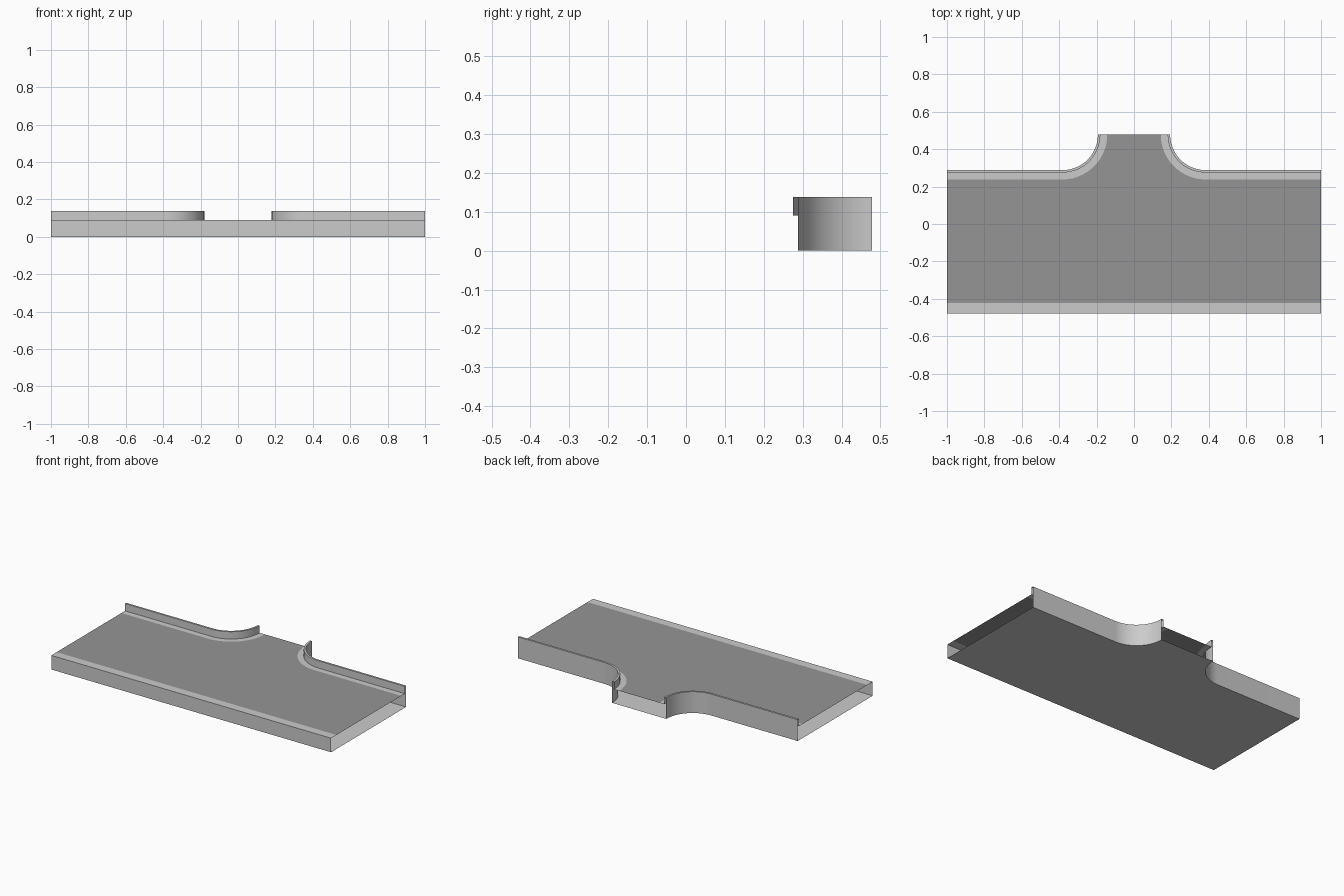
import bpy
from math import sin, cos, pi

if "Cube" in bpy.data.objects:
    bpy.data.objects.remove(bpy.data.objects["Cube"])

CX, CY = 0.383, 0.478      # centre of the corner curve
FRONT = -0.478
TOP, RAIL = 0.091, 0.138   # deck height, rail height
SEG = 20

asphalt = bpy.data.materials.new("asphalt")
asphalt.diffuse_color = (0.3, 0.3, 0.3, 1)
asphalt.use_nodes = True
asphalt.node_tree.nodes["Principled BSDF"].inputs["Base Color"].default_value = asphalt.diffuse_color


def corner_path(r):
    """Right half of the rear edge, from the side end into the side opening."""
    arc = [-pi / 2 - pi / 2 * i / SEG for i in range(SEG + 1)]
    return [(1, CY - r)] + [(CX + r * cos(a), CY + r * sin(a)) for a in arc]


def half_object(name, verts, faces, mat=None):
    """Make the right half and mirror it across x."""
    me = bpy.data.meshes.new(name)
    me.from_pydata(verts, [], faces)
    ob = bpy.data.objects.new(name, me)
    bpy.context.collection.objects.link(ob)
    if mat:
        me.materials.append(mat)
    m = ob.modifiers.new("mirror", 'MIRROR')
    m.use_clip = True
    bpy.context.view_layer.objects.active = ob
    for o in bpy.context.selected_objects:
        o.select_set(False)
    ob.select_set(True)
    bpy.ops.object.modifier_apply(modifier="mirror")
    bpy.ops.object.shade_smooth_by_angle(angle=0.6)
    return ob


def sweep(name, profile):
    """Sweep (radius, height) points along the rear edge."""
    verts = [(x, y, z) for r, z in profile for x, y in corner_path(r)]
    n = SEG + 2
    faces = [(j * n + i, (j + 1) * n + i, (j + 1) * n + i + 1, j * n + i + 1)
             for j in range(len(profile) - 1) for i in range(n - 1)]
    return half_object(name, verts, faces)


def slab(name, y0, r, z, up, mat=None):
    """Flat sheet between a straight front edge and the curved rear edge."""
    pts = [(0, y0), (1, y0)] + corner_path(r) + [(0, CY)]
    idx = list(range(len(pts)))
    return half_object(name, [(x, y, z) for x, y in pts],
                       [idx if up else idx[::-1]], mat)


# Rear gutter strip with the raised rail and its outer wall
sweep("rear_kerb", [(0.24, TOP), (0.203, TOP), (0.203, RAIL),
                    (0.19, RAIL), (0.19, 0)])

# Front gutter strip and front wall
half_object("front_kerb",
            [(x, y, z) for y, z in ((FRONT, 0), (FRONT, TOP), (-0.423, TOP))
             for x in (0, 1)],
            [(0, 1, 3, 2), (2, 3, 5, 4)])

# Road deck and underside; the ends stay open
slab("road_deck", -0.423, 0.24, TOP, True, asphalt)
slab("underside", FRONT, 0.19, 0, False)
